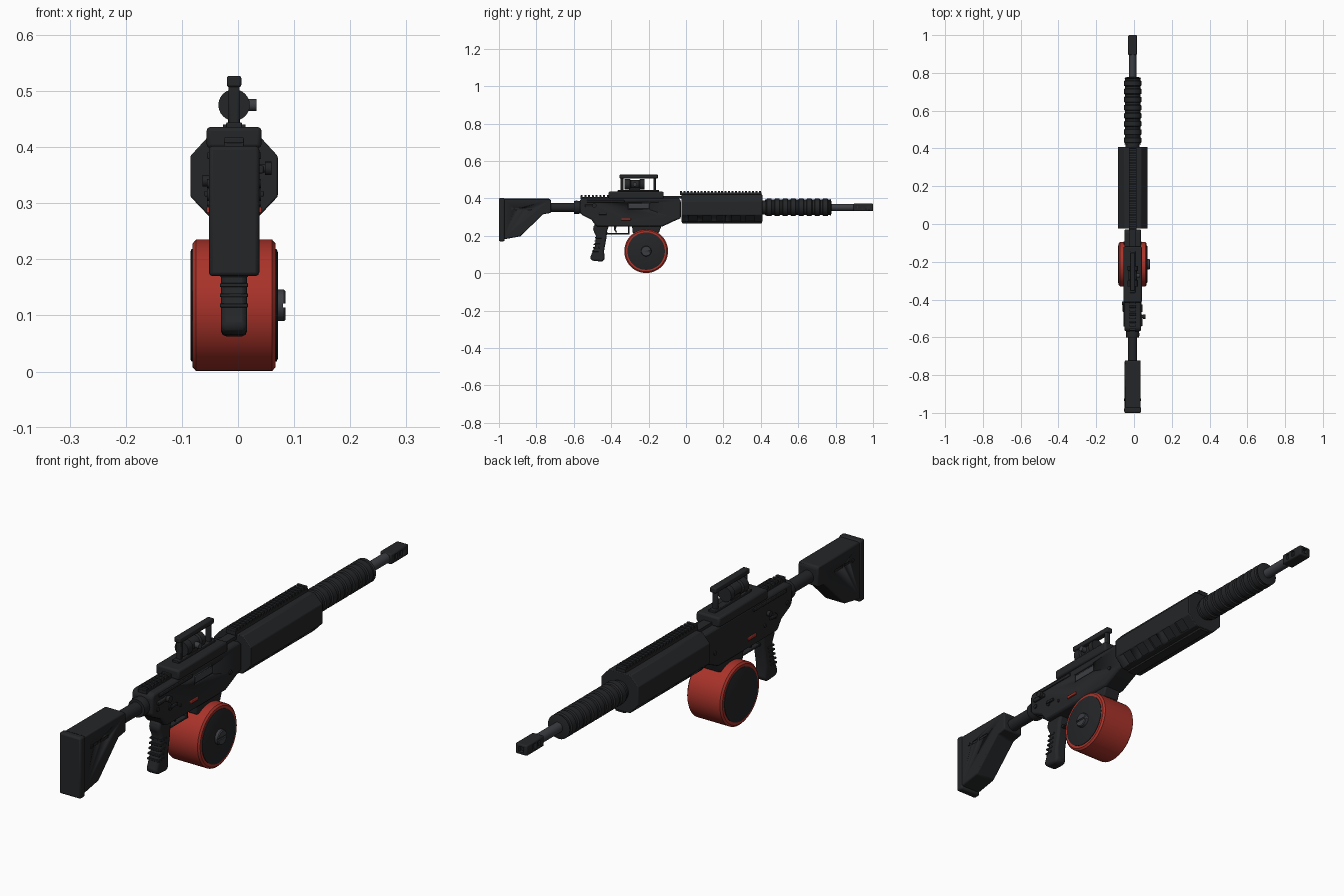
import bpy, bmesh
from math import pi, radians, cos, sin
from mathutils import Matrix, Vector

if "Cube" in bpy.data.objects:
    bpy.data.objects.remove(bpy.data.objects["Cube"])

CX = -0.007   # the bore axis sits slightly left of x = 0
BZ = 0.352    # bore height


def material(name, rgb):
    m = bpy.data.materials.new(name)
    m.diffuse_color = (*rgb, 1)
    m.use_nodes = True
    m.node_tree.nodes["Principled BSDF"].inputs["Base Color"].default_value = m.diffuse_color
    return m


DARK = material("dark", (0.018, 0.019, 0.021))
STEEL = material("steel", (0.045, 0.048, 0.055))
RED = material("red", (0.40, 0.033, 0.023))


def finish(name, bm, mat, bevel=0.0, segments=2):
    bmesh.ops.recalc_face_normals(bm, faces=bm.faces)
    me = bpy.data.meshes.new(name)
    bm.to_mesh(me)
    bm.free()
    me.materials.append(mat)
    ob = bpy.data.objects.new(name, me)
    ob.location.x = CX
    bpy.context.collection.objects.link(ob)
    if bevel:
        mod = ob.modifiers.new("bevel", 'BEVEL')
        mod.width, mod.segments, mod.limit_method = bevel, segments, 'ANGLE'
    bpy.ops.object.select_all(action='DESELECT')
    ob.select_set(True)
    bpy.context.view_layer.objects.active = ob
    bpy.ops.object.shade_smooth_by_angle(angle=radians(32))
    return ob


def boxes(name, items, mat=DARK, bevel=0.0):
    """items: (centre, size[, rotation about y])"""
    bm = bmesh.new()
    for c, s, *r in items:
        rot = Matrix.Rotation(r[0] if r else 0, 4, 'Y')
        bmesh.ops.create_cube(bm, size=1, matrix=Matrix.Translation(c) @ rot @ Matrix.Diagonal((*s, 1)))
    return finish(name, bm, mat, bevel)


def prism(name, pts, a, b, axis='X', mat=DARK, bevel=0.005):
    """Extrude a (y,z) profile along x, or an (x,z) profile along y."""
    bm = bmesh.new()
    vs = [bm.verts.new((a, u, v) if axis == 'X' else (u, a, v)) for u, v in pts]
    f = bm.faces.new(vs)
    new = bmesh.ops.extrude_face_region(bm, geom=[f])['geom']
    d = Vector((b - a, 0, 0)) if axis == 'X' else Vector((0, b - a, 0))
    bmesh.ops.translate(bm, vec=d, verts=[g for g in new if isinstance(g, bmesh.types.BMVert)])
    return finish(name, bm, mat, bevel)


def lathe(name, prof, centre, axis='Y', mat=DARK, n=32):
    """Revolve (distance, radius) pairs about the x or y axis through centre."""
    bm = bmesh.new()
    rings = []
    for d, r in prof:
        ring = []
        for i in range(n):
            p, q = r * cos(2 * pi * i / n), r * sin(2 * pi * i / n)
            off = (p, d, q) if axis == 'Y' else (d, p, q)
            ring.append(bm.verts.new(Vector(centre) + Vector(off)))
        rings.append(ring)
    for a, b in zip(rings, rings[1:]):
        for i in range(n):
            bm.faces.new((a[i], a[(i + 1) % n], b[(i + 1) % n], b[i]))
    bm.faces.new(rings[0])
    bm.faces.new(rings[-1])
    return finish(name, bm, mat)


def cut(ob, cutter):
    cutter.hide_render = True
    mod = ob.modifiers.new("cut", 'BOOLEAN')
    mod.operation, mod.object, mod.solver = 'DIFFERENCE', cutter, 'EXACT'
    bpy.context.view_layer.objects.active = ob
    for m in list(ob.modifiers):
        bpy.ops.object.modifier_apply(modifier=m.name)
    bpy.data.objects.remove(cutter)


# Stock with butt pad and buffer tube
stock = prism("stock", [(-.98, .398), (-.728, .398), (-.722, .39), (-.722, .322), (-.765, .315),
                        (-.885, .197), (-.98, .18)], -.042, .042, bevel=.01)
cut(stock, boxes("stock_slots", [((s * .042, y, .343), (.008, w, .012))
                                 for s in (-1, 1) for y, w in ((-.90, .03), (-.85, .05))]))
boxes("butt_pad", [((0, -.985, .286), (.09, .03, .232))], bevel=.007)
lathe("stock_bolt", [(-.045, .007), (.045, .007)], (0, -.93, .345), 'X', n=16)
lathe("buffer_tube", [(-.74, .024), (-.60, .024), (-.60, .034), (-.585, .036), (-.57, .034), (-.55, .034)],
      (0, 0, BZ))

# Receiver
receiver = prism("receiver", [(-.568, .39), (-.555, .402), (-.04, .402), (-.028, .39), (-.028, .292), (-.05, .285),
                              (-.125, .25), (-.29, .25), (-.48, .25), (-.505, .285), (-.555, .31), (-.568, .325)],
                 -.044, .044, bevel=.008)
cut(receiver, boxes("ejection_port_cut", [((.044, -.253, .358), (.016, .115, .036))]))
boxes("bolt_carrier", [((.035, -.253, .357), (.01, .106, .026))], STEEL, .002)
prism("magazine_well", [(-.29, .27), (-.125, .27), (-.145, .215), (-.285, .215)], -.035, .035)
boxes("rear_rail", [((0, -.49, .402), (.036, .15, .012))] +
      [((0, -.558 + i * .02, .411), (.036, .011, .012)) for i in range(8)], bevel=.0015)
boxes("front_deck", [((0, -.075, .406), (.036, .1, .014))])
boxes("side_ribs", [((s * .044, -.43, .385), (.008, .2, .012)) for s in (-1, 1)], bevel=.002)
boxes("bolt_release", [((s * .045, -.32, .288), (.009, .05, .011)) for s in (-1, 1)], RED, .002)

# Charging handle, selector and pins
lathe("charging_handle", [(.03, .007), (.055, .007), (.055, .012), (.067, .012)], (0, -.49, .362), 'X', n=16)
boxes("charging_arm", [((.047, -.51, .36), (.012, .06, .014))], bevel=.003)
for y, z, r in ((-.46, .315, .011), (-.40, .30, .006), (-.10, .31, .008), (-.535, .335, .008)):
    lathe("receiver_pin", [(-.048, r), (.048, r)], (0, y, z), 'X', n=16)
boxes("selector", [((s * .049, -.445, .317), (.008, .04, .01)) for s in (-1, 1)], bevel=.002)
lathe("rear_catch", [(-.056, .01), (-.03, .01)], (0, -.42, .34), 'X', n=16)

# Grip, trigger and guard
prism("grip", [(-.49, .262), (-.41, .262), (-.422, .225), (-.425, .19), (-.438, .12), (-.435, .075), (-.447, .062),
               (-.50, .066), (-.514, .08), (-.487, .145), (-.482, .2), (-.498, .235)], -.023, .023, bevel=.009)
boxes("grip_ribs", [((0, -.468 - i * .004, .19 - i * .018), (.05, .035, .007)) for i in range(5)], bevel=.0015)
boxes("trigger_guard", [((0, -.365, .21), (.022, .12, .008)), ((0, -.307, .232), (.022, .008, .05)),
                        ((0, -.424, .212), (.022, .014, .01))], bevel=.002)
prism("trigger", [(-.385, .255), (-.37, .255), (-.376, .235), (-.368, .218), (-.375, .217), (-.386, .235)],
      -.006, .006, bevel=.001)

# Drum magazine
D = (0, -.213, .118)
lathe("drum", [(-.074, .10), (-.074, .110), (-.068, .117), (.068, .117), (.074, .110), (.074, .10)],
      D, 'X', RED, 48)
lathe("drum_caps", [(-.078, .095), (-.076, .1), (.076, .1), (.078, .095)], D, 'X', n=48)
hub = lathe("drum_hub", [(.07, .028), (.089, .028), (.092, .025)], D, 'X', STEEL)
cut(hub, boxes("hub_slot", [((.092, D[1], D[2]), (.01, .06, .007))]))
boxes("drum_neck", [((0, -.213, .235), (.056, .13, .05))])

# Sight base, frame and optic
boxes("sight_base", [((0, -.267, .417), (.098, .295, .038))], bevel=.007)
boxes("sight_rail", [((0, -.255, .438), (.028, .22, .012))], bevel=.002)
boxes("sight_frame", [((0, -.253, .517), (.026, .205, .02)), ((0, -.342, .475), (.02, .014, .08)),
                      ((0, -.167, .475), (.02, .014, .08))], bevel=.004)
lathe("optic", [(-.33, .022), (-.33, .028), (-.30, .028), (-.295, .022), (-.25, .022), (-.245, .028),
                (-.222, .028), (-.222, .022)], (0, 0, .475), n=24)
boxes("optic_mount", [((0, -.275, .447), (.022, .06, .04))], bevel=.003)
lathe("optic_dial", [(0, .011), (.040, .011)], (0, -.273, .475), 'X', STEEL, 16)

# Handguard with slots and top rail
guard = prism("handguard", [(-.078, .312), (-.042, .274), (.042, .274), (.078, .312), (.078, .384), (.045, .42),
                            (-.045, .42), (-.078, .384)], -.025, .408, 'Y', bevel=.003)
cut(guard, boxes("guard_slots", [((s * .06, .035 + i * .077, .293), (.045, .045, .014 * 1), s * -radians(46))
                                 for s in (-1, 1) for i in range(5)]))
boxes("handguard_rail", [((0, .185, .424), (.04, .435, .014))] +
      [((0, -.026 + i * .0183, .434), (.04, .0105, .013)) for i in range(24)])
prism("lower_rail", [(-.02, .277), (-.02, .267), (.02, .267), (.02, .277)], -.022, .405, 'Y', bevel=.002)

# Ribbed barrel sleeve
prof = [(.39, .037), (.422, .037), (.422, .043)]
for i in range(8):
    y = .428 + i * .043
    prof += [(y, .041), (y + .004, .046), (y + .028, .046), (y + .032, .041)]
prof += [(.768, .041), (.773, .046), (.778, .03)]
lathe("barrel_sleeve", prof, (0, 0, BZ))

# Barrel and muzzle brake
lathe("barrel", [(.75, .019), (.92, .019)], (0, 0, BZ), mat=STEEL, n=24)
brake = boxes("muzzle_brake", [((0, .9475, BZ), (.048, .105, .04))], bevel=.005)
cut(brake, boxes("brake_ports", [((s * .024, .925 + i * .03, BZ), (.014, .014, .022))
                                 for s in (-1, 1) for i in range(2)] + [((0, 1, BZ), (.02, .03, .02))]))
